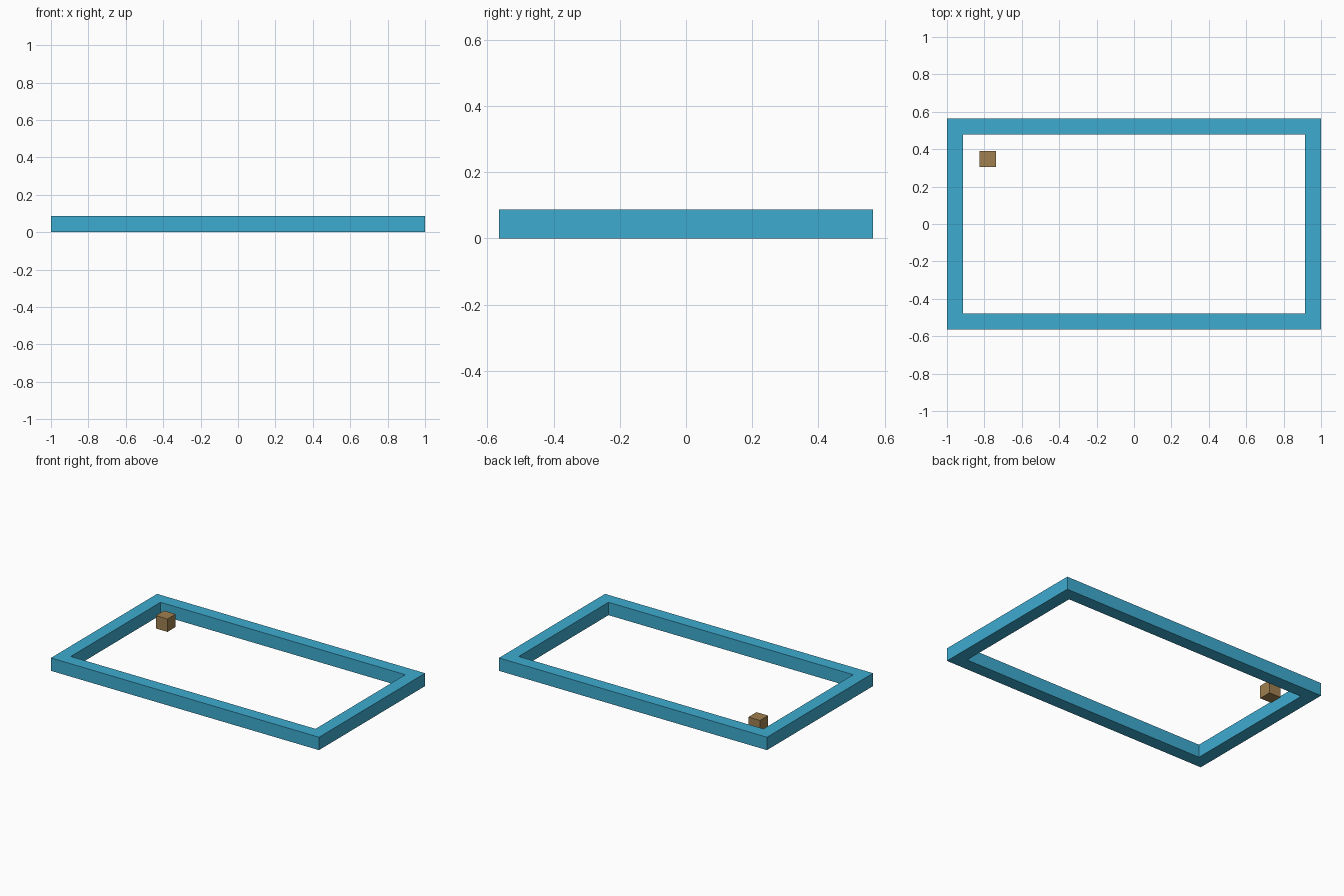
import bpy
import bmesh

UNIT = 2 / 23            # one block; the board is 23 by 13 blocks
COLS, ROWS = 23, 13

old = bpy.data.objects.get("Cube")
if old:
    bpy.data.objects.remove(old, do_unlink=True)


def make_material(name, rgb):
    mat = bpy.data.materials.new(name)
    mat.use_nodes = True
    color = (*rgb, 1)
    mat.diffuse_color = color
    mat.node_tree.nodes["Principled BSDF"].inputs["Base Color"].default_value = color
    return mat


def add_object(name, bm, mat):
    bmesh.ops.recalc_face_normals(bm, faces=bm.faces)
    mesh = bpy.data.meshes.new(name)
    bm.to_mesh(mesh)
    bm.free()
    mesh.materials.append(mat)
    obj = bpy.data.objects.new(name, mesh)
    bpy.context.collection.objects.link(obj)
    return obj


def add_ring(bm, inset, z):
    w, d = COLS * UNIT / 2 - inset, ROWS * UNIT / 2 - inset
    return [bm.verts.new((x, y, z)) for x, y in ((-w, -d), (w, -d), (w, d), (-w, d))]


blue = make_material("wall blue", (0.048, 0.41, 0.63))
brown = make_material("block brown", (0.35, 0.215, 0.08))

# Border wall: a square section, one block wide, carried round the rectangle
bm = bmesh.new()
rings = [add_ring(bm, inset, z)
         for inset, z in ((0, 0), (0, UNIT), (UNIT, UNIT), (UNIT, 0))]
for k in range(4):
    a, b = rings[k], rings[(k + 1) % 4]
    for i in range(4):
        j = (i + 1) % 4
        bm.faces.new((a[i], a[j], b[j], b[i]))
add_object("border_wall", bm, blue)

# Small block near the back right corner of the board
bm = bmesh.new()
bmesh.ops.create_cube(bm, size=UNIT)
block = add_object("small_block", bm, brown)
block.location = (-9 * UNIT, 4 * UNIT, UNIT / 2)
